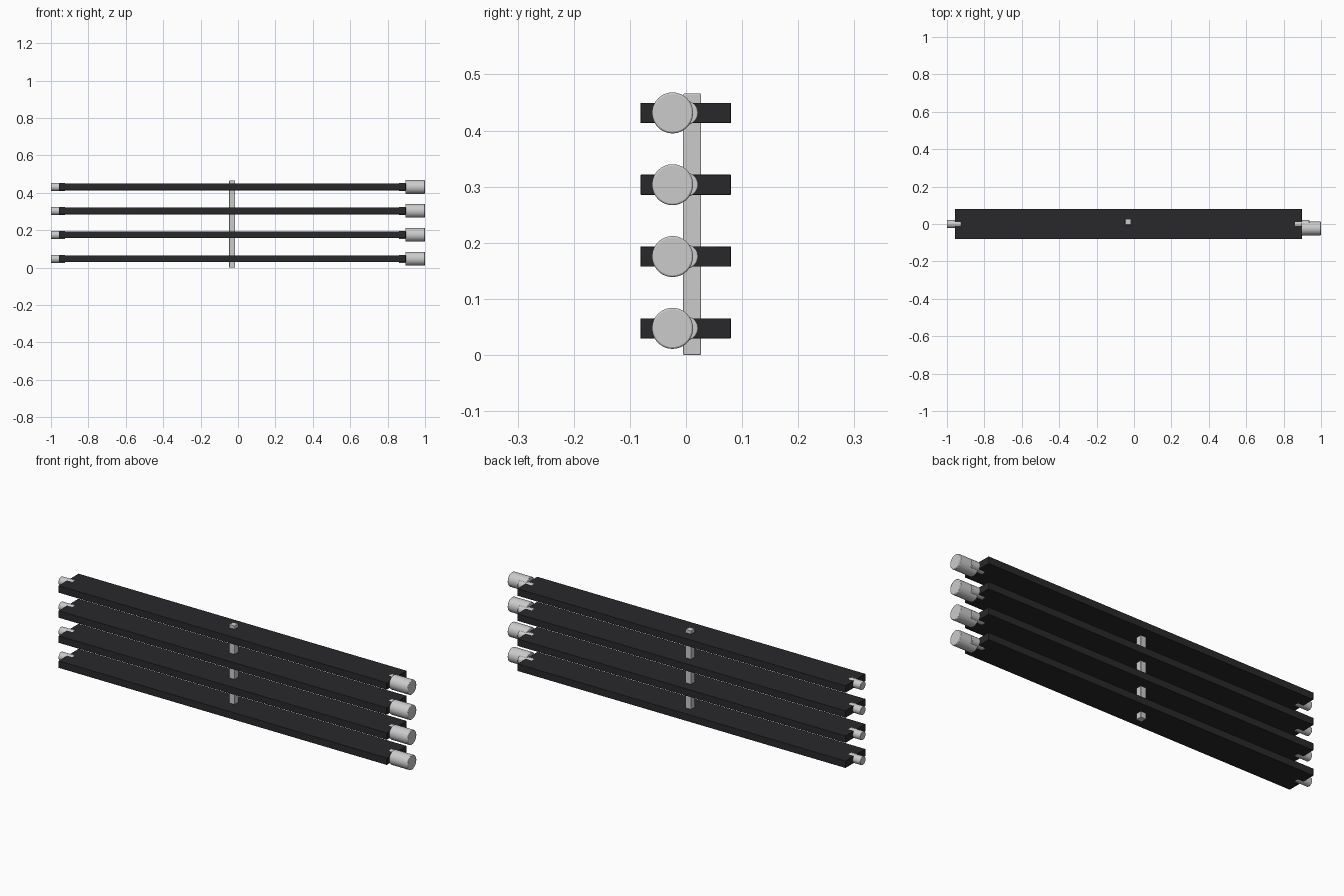
import bpy, math

if "Cube" in bpy.data.objects:
    bpy.data.objects.remove(bpy.data.objects["Cube"])

black = bpy.data.materials.new("black")
black.diffuse_color = (0.022, 0.022, 0.025, 1)
black.use_nodes = True
black.node_tree.nodes["Principled BSDF"].inputs["Base Color"].default_value = black.diffuse_color


def finish(ob, name, bevel):
    ob.name = name
    m = ob.modifiers.new("edge", 'BEVEL')
    m.width, m.segments, m.limit_method = bevel, 2, 'ANGLE'
    bpy.ops.object.shade_smooth_by_angle(angle=math.radians(35))
    return ob


def box(name, x, y, z, bevel):
    # box from (min, max) pairs on each axis
    bpy.ops.mesh.primitive_cube_add(size=1, location=[(a + b) / 2 for a, b in (x, y, z)])
    ob = bpy.context.object
    ob.scale = [b - a for a, b in (x, y, z)]
    bpy.ops.object.transform_apply(location=False, rotation=False, scale=True)
    return finish(ob, name, bevel)


def rod(name, x0, x1, y, z, r, bevel):
    # cylinder lying along x
    bpy.ops.mesh.primitive_cylinder_add(vertices=48, radius=r, depth=x1 - x0,
                                        location=((x0 + x1) / 2, y, z),
                                        rotation=(0, math.pi / 2, 0))
    return finish(bpy.context.object, name, bevel)


# Four slats with pivot pins and end knobs
for i in range(4):
    z = 0.0475 + i * 0.128
    slat = box(f"slat_{i}", (-0.957, 0.897), (-0.081, 0.08), (z - 0.018, z + 0.018), 0.001)
    slat.data.materials.append(black)
    rod(f"left_pin_{i}", -1.0, -0.925, 0, z, 0.0215, 0.002)
    rod(f"right_pin_{i}", 0.86, 0.937, 0, z, 0.0215, 0.002)
    rod(f"end_knob_{i}", 0.895, 1.0, -0.024, z, 0.0365, 0.003)

# Upright bar running through every slat
box("tilt_bar", (-0.047, -0.016), (-0.005, 0.027), (0, 0.466), 0.002)
